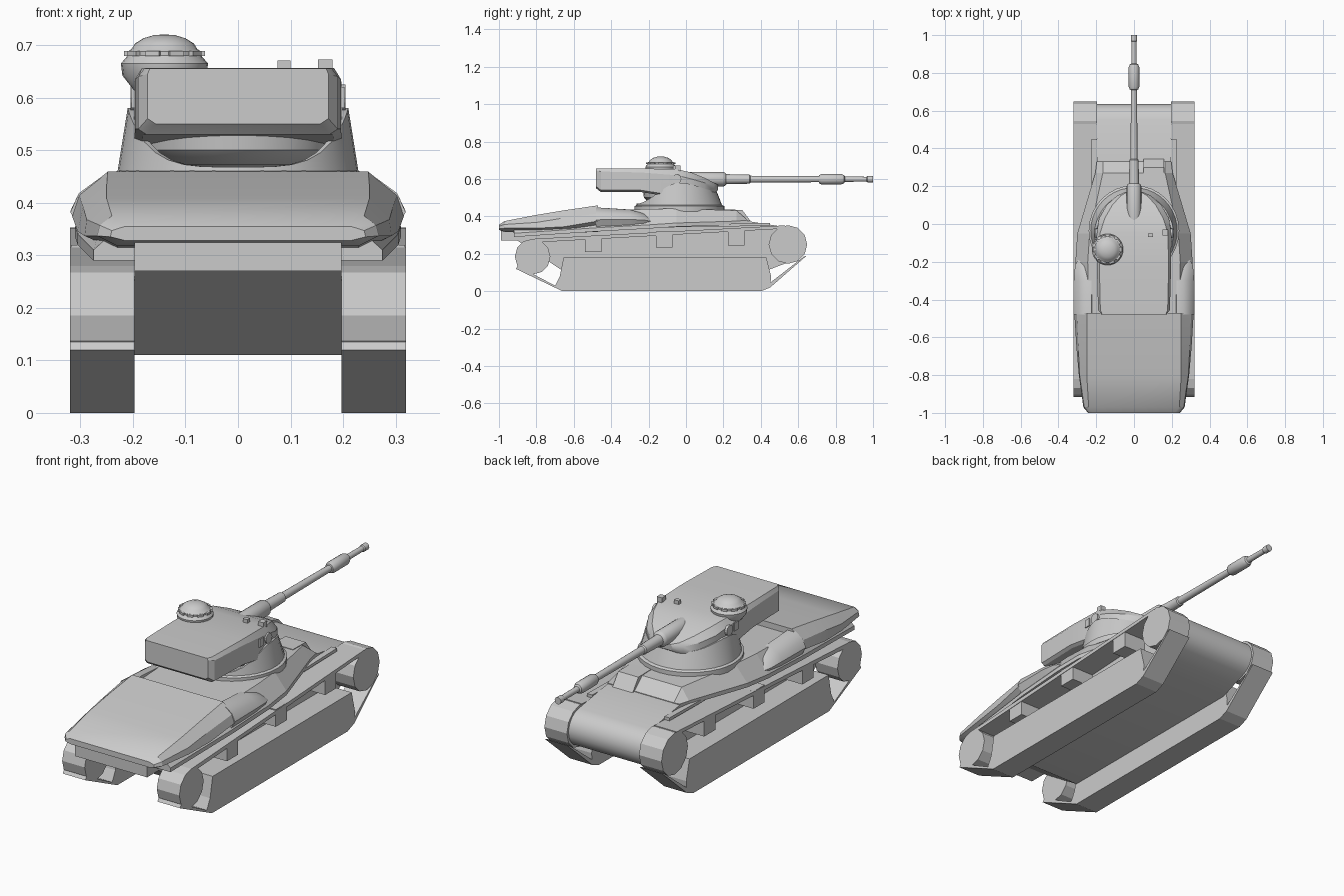
import bpy, bmesh, math
from mathutils import Vector

if "Cube" in bpy.data.objects:
    bpy.data.objects.remove(bpy.data.objects["Cube"])


def finish(name, bm, mirror=False, smooth=None):
    bmesh.ops.recalc_face_normals(bm, faces=bm.faces)
    me = bpy.data.meshes.new(name)
    bm.to_mesh(me)
    bm.free()
    ob = bpy.data.objects.new(name, me)
    bpy.context.collection.objects.link(ob)
    if mirror:
        ob.modifiers.new("Mirror", 'MIRROR')
    if smooth:
        bpy.ops.object.select_all(action='DESELECT')
        ob.select_set(True)
        bpy.context.view_layer.objects.active = ob
        bpy.ops.object.shade_smooth_by_angle(angle=math.radians(smooth))
    return ob


def loft(name, rings, mirror=False, smooth=None, caps=True):
    """Skin closed rings of equal length."""
    bm = bmesh.new()
    vs = [[bm.verts.new(p) for p in r] for r in rings]
    n = len(vs[0])
    for a, b in zip(vs, vs[1:]):
        for i in range(n):
            j = (i + 1) % n
            bm.faces.new((a[i], a[j], b[j], b[i]))
    if caps:
        bm.faces.new(vs[0])
        bm.faces.new(vs[-1])
    return finish(name, bm, mirror, smooth)


def prism(name, yz, x0, x1, mirror=False, smooth=None):
    return loft(name, [[(x, y, z) for y, z in yz] for x in (x0, x1)], mirror, smooth)


def box(name, x0, x1, y0, y1, z0, z1, mirror=False):
    return prism(name, [(y0, z0), (y1, z0), (y1, z1), (y0, z1)], x0, x1, mirror)


def section(y, half):
    """Symmetric cross-section from its right half, top to bottom."""
    return [(x, y, z) for x, z in half] + [(-x, y, z) for x, z in reversed(half)]


def arc(cy, cz, r, a0, a1, n):
    return [(cy + r * math.cos(math.radians(a0 + (a1 - a0) * i / n)),
             cz + r * math.sin(math.radians(a0 + (a1 - a0) * i / n))) for i in range(n + 1)]


def lathe(name, prof, centre, n, axis='Z', smooth=35):
    """Spin (radius, height) pairs about z or y."""
    rings = []
    for r, h in prof:
        ring = []
        for i in range(n):
            a = 2 * math.pi * i / n
            u, v = r * math.cos(a), r * math.sin(a)
            p = (u, v, h) if axis == 'Z' else (u, h, v)
            ring.append(Vector(centre) + Vector(p))
        rings.append(ring)
    return loft(name, rings, smooth=smooth)


# Running gear, mirrored left and right
XI, XO = 0.197, 0.32
prism("road_wheel_block", [(-.70, .03), (-.64, 0), (.40, 0), (.45, .02), (.455, .08),
                           (.43, .18), (-.655, .18), (-.675, .08)], XI, XO, True)
prism("rear_track_wheel", arc(-.82, .185, .095, 0, 330, 11), XI, XO, True)
prism("front_track_wheel", arc(.545, .25, .103, 0, 330, 11), XI, XO, True)
prism("upper_track_run", [(-.82, .26), (.53, .335), (.53, .352), (-.82, .28)], XI, XO, True)
prism("rear_track_run", [(-.90, .135), (-.70, .03), (-.64, 0), (-.66, 0), (-.91, .12)], XI, XO, True)
prism("front_track_run", [(.43, .03), (.63, .185), (.645, .19), (.45, .02), (.40, 0)], XI, XO, True)
for i, (y, z) in enumerate([(-.54, .21), (-.16, .235), (.225, .245)]):
    box(f"track_support_{i}", XI, XO - .002, y, y + .087, z, z + .085, True)

# Lower hull with rounded nose
prism("lower_hull", [(-.90, .27), (-.99, .27), (-.99, .34), (-.5, .38), (.33, .375)]
      + arc(.545, .25, .09, 85, -70, 8) + [(.43, .11), (-.66, .11)], -XI, XI, smooth=25)

# Upper hull
rows = [(-.92, .22, .36, .275, .29), (-.47, .24, .43, .305, .32), (-.2, .245, .44, .31, .335),
        (-.05, .235, .442, .30, .345), (.27, .165, .432, .205, .355), (.33, .165, .378, .197, .36)]
loft("upper_hull", [section(y, [(xt, zt), (xb, zb + .02), (xb, zb)])
                    for y, xt, zt, xb, zb in rows])
prism("driver_hatch", [(.2, .40), (.2, .437), (.30, .435), (.345, .375)], .05, .16)
prism("fender", [(-.2, .34), (-.2, .352), (.45, .365), (.45, .35)], XI, .225, True)

# Sloped tail deck and its side pods
loft("tail_deck", [
    section(-1.0, [(.215, .355), (.24, .347), (.243, .335), (.215, .328)]),
    section(-.97, [(.24, .375), (.263, .357), (.268, .337), (.23, .318)]),
    section(-.80, [(.25, .408), (.288, .368), (.292, .337), (.23, .308)]),
    section(-.65, [(.25, .433), (.295, .392), (.305, .345), (.24, .31)]),
    section(-.47, [(.248, .459), (.303, .415), (.316, .375), (.25, .318)])], smooth=25)
pods = [(-.48, [(.21, .36), (.225, .448), (.262, .448), (.303, .418), (.319, .382), (.298, .343), (.23, .32)]),
        (-.30, [(.21, .37), (.225, .437), (.262, .436), (.302, .41), (.319, .384), (.30, .347), (.23, .335)]),
        (-.22, [(.22, .375), (.23, .415), (.26, .414), (.295, .395), (.312, .38), (.297, .355), (.23, .345)]),
        (-.19, [(.24, .375), (.245, .385), (.26, .388), (.285, .382), (.297, .374), (.285, .36), (.25, .355)])]
loft("side_pod", [[(x, y, z) for x, z in r] for y, r in pods], True, 40)

# Turret ring and open-backed cradle with raised ears
lathe("turret_ring", [(.24, .425), (.24, .455), (.225, .463)], (0, -.035, 0), 32)
rim = [[], [], [], []]
for i in range(40):
    a = 2 * math.pi * i / 40
    c, s = math.cos(a), math.sin(a)
    ear = max(0, abs(c)) ** 4
    top = .468 + .112 * ear if s < 0 else .535 + .045 * ear
    t = (top - .458) / .122
    ro = .23 - .02 * t - .03 * max(s, 0) * t
    for k, (r, z) in enumerate([(.23, .455), (ro, top), (ro - .012, top), (.19, .455)]):
        rim[k].append((r * c, -.035 + r * s, z))
loft("turret_cradle", rim, smooth=40)
lathe("turret_bowl", [(.10, .463), (.155, .473), (.185, .50), (.19, .54)], (0, -.04, 0), 24)

# Oscillating upper turret with rear bustle
tur = [(-.48, .168, .172, .655, .645, .55), (-.455, .178, .19, .656, .64, .53),
       (-.24, .183, .196, .656, .635, .53), (-.05, .18, .198, .653, .62, .50),
       (.03, .155, .185, .634, .60, .50), (.10, .115, .145, .606, .58, .51),
       (.15, .07, .09, .58, .565, .525), (.17, .035, .045, .57, .56, .54)]
loft("upper_turret", [section(y, [(xt, zt), (xs, zs), (xs, zb + .01), (xs - .015, zb)])
                      for y, xt, xs, zt, zs, zb in tur], smooth=28)
trunnion = arc(-.05, .60, .025, 0, 337.5, 15)
prism("trunnion", trunnion, .185, .205, True)
box("roof_vent", .075, .1, -.07, -.05, .645, .671)
box("gun_sight", .152, .18, -.06, -.03, .62, .673)
box("side_bracket", .19, .203, -.12, -.09, .58, .62, True)

# Commander cupola with vision blocks
CX, CY = -.14, -.135
lathe("cupola", [(.055, .61), (.08, .642), (.083, .665), (.07, .68), (.07, .688), (.063, .692),
                 (.056, .703), (.04, .713), (.02, .719), (.004, .72)], (CX, CY, 0), 24)
for i in range(10):
    b = box(f"vision_block_{i}", .06, .077, -.014, .014, .679, .689)
    b.location = (CX, CY, 0)
    b.rotation_euler.z = 2 * math.pi * i / 10

# Gun: sleeve, barrel, bore evacuator and muzzle
lathe("gun_barrel", [(.036, .0), (.039, .04), (.039, .20), (.034, .21), (.027, .215), (.024, .34),
                     (.0185, .345), (.016, .71), (.022, .712), (.028, .725), (.028, .83),
                     (.022, .845), (.014, .85), (.013, .965), (.017, .97), (.017, 1.0)],
      (0, 0, .599), 16, 'Y')
